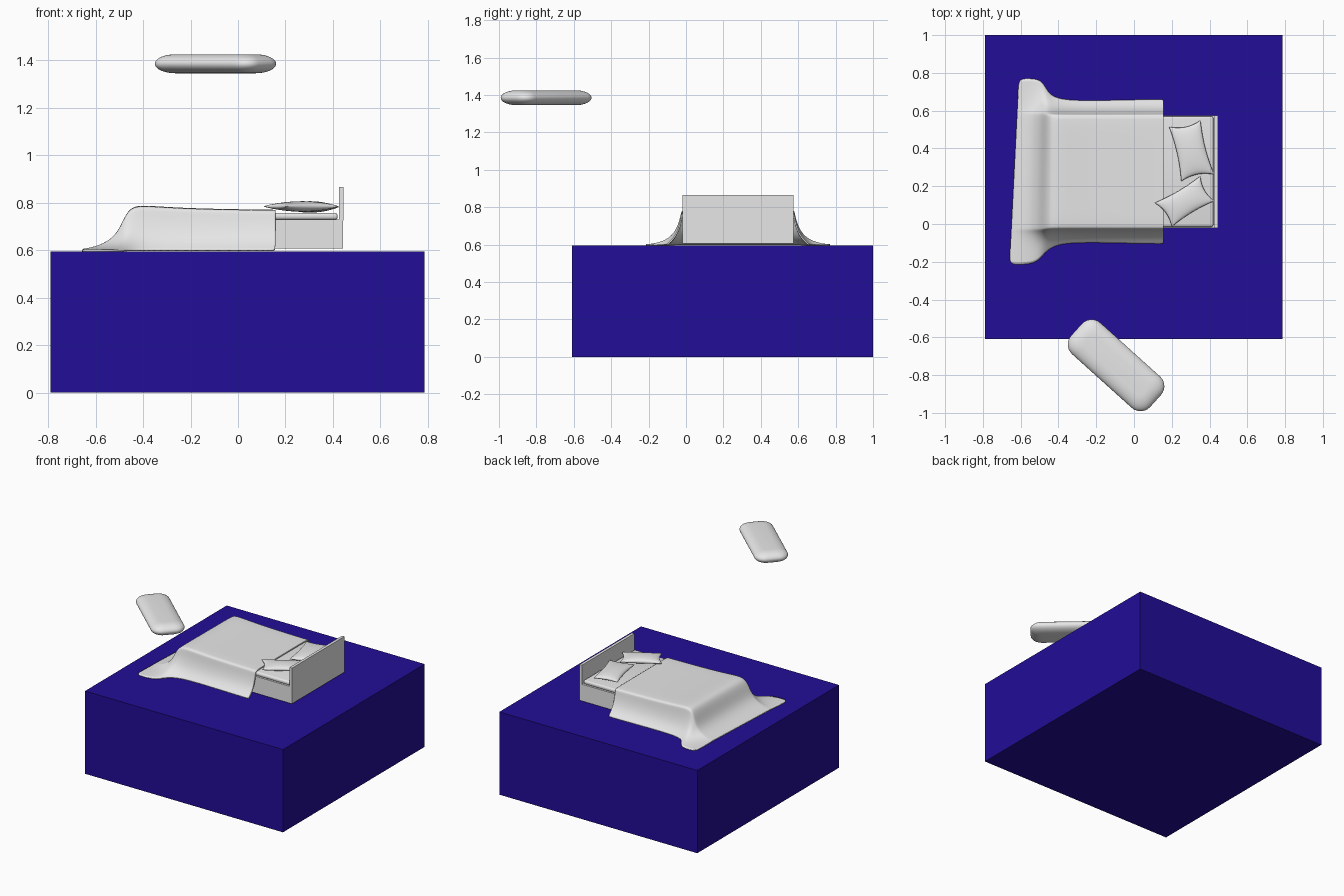
import bpy, bmesh, math
from mathutils import Vector, Matrix

cube = bpy.data.objects.get("Cube")
if cube:
    bpy.data.objects.remove(cube, do_unlink=True)


def material(name, rgb):
    m = bpy.data.materials.new(name)
    m.use_nodes = True
    m.diffuse_color = (*rgb, 1)
    m.node_tree.nodes["Principled BSDF"].inputs["Base Color"].default_value = (*rgb, 1)
    return m


BLUE = material("deep blue", (0.016, 0.004, 0.31))
WHITE = material("soft white", (0.8, 0.8, 0.8))


def finish(name, bm, mat, smooth=None):
    mesh = bpy.data.meshes.new(name)
    bm.to_mesh(mesh)
    bm.free()
    ob = bpy.data.objects.new(name, mesh)
    bpy.context.collection.objects.link(ob)
    mesh.materials.append(mat)
    if smooth:
        bpy.ops.object.select_all(action='DESELECT')
        ob.select_set(True)
        bpy.context.view_layer.objects.active = ob
        bpy.ops.object.shade_smooth_by_angle(angle=math.radians(smooth))
    return ob


def box(name, lo, hi, mat, bevel=0):
    lo, hi = Vector(lo), Vector(hi)
    bm = bmesh.new()
    bmesh.ops.create_cube(bm, size=1, matrix=Matrix.Translation((lo + hi) / 2)
                          @ Matrix.Diagonal((*(hi - lo), 1)))
    if bevel:
        bmesh.ops.bevel(bm, geom=bm.edges[:], offset=bevel, segments=4,
                        profile=0.5, affect='EDGES')
    return finish(name, bm, mat, 35 if bevel else None)


def add_grid(bm, rows):
    """Skin rows of points with quads."""
    vs = [[bm.verts.new(p) for p in row] for row in rows]
    for a, b in zip(vs, vs[1:]):
        for j in range(len(a) - 1):
            bm.faces.new((a[j], a[j + 1], b[j + 1], b[j]))
    return vs


# Platform and bed
Y0, Y1 = -0.02, 0.575
FLOOR = 0.595
box("platform", (-0.79, -0.61, 0), (0.785, 1, FLOOR), BLUE)
box("bed_base", (-0.43, Y0, 0.607), (0.443, Y1, 0.728), WHITE)
box("mattress", (-0.425, Y0 + 0.005, 0.728), (0.42, Y1 - 0.005, 0.757), WHITE, 0.012)
box("headboard", (0.425, Y0, 0.724), (0.445, Y1, 0.865), WHITE)

# Blanket: stations of (x, top height, side flare), falling over the foot
stations = [(0.157, 0.770, 0.085), (0.14, 0.770, 0.085), (0, 0.772, 0.083),
            (-0.2, 0.776, 0.078), (-0.35, 0.785, 0.08), (-0.42, 0.789, 0.095),
            (-0.455, 0.775, 0.12), (-0.478, 0.73, 0.15), (-0.502, 0.672, 0.18),
            (-0.54, 0.636, 0.193), (-0.59, 0.614, 0.195), (-0.635, 0.606, 0.193)]
# Side drape: (share of the flare, share of the drop)
drape = [(1, 1), (0.68, 0.86), (0.38, 0.66), (0.16, 0.35), (0.06, 0.06), (0, 0)]
rows = []
for x, top, flare in stations:
    low = FLOOR + 0.007
    left = [(Y0 - f * flare, top - d * (top - low)) for f, d in drape]
    right = [(Y1 + f * flare, top - d * (top - low)) for f, d in reversed(drape)]
    middle = [(Y0 + (Y1 - Y0) * k / 5, top) for k in range(1, 5)]
    skew = 0.05 * min(1, max(0, (-0.42 - x) / 0.15))
    rows.append([(x + skew * (y - 0.27), y, z) for y, z in left + middle + right])
bm = bmesh.new()
add_grid(bm, rows)
bmesh.ops.recalc_face_normals(bm, faces=bm.faces)
if sum(f.normal.z for f in bm.faces) < 0:
    bmesh.ops.reverse_faces(bm, faces=bm.faces)
blanket = finish("blanket", bm, WHITE, 60)
sub = blanket.modifiers.new("soften", 'SUBSURF')
sub.levels = sub.render_levels = 2
thick = blanket.modifiers.new("thickness", 'SOLIDIFY')
thick.thickness = 0.008
thick.offset = -1


# Pillows: puffed sheets stretched between four corners
def pillow(name, corners, z, puff):
    a, b, c, d = [Vector(p) for p in corners]
    n = 16
    bm = bmesh.new()
    for side in (1, -1):
        rows = []
        for i in range(n + 1):
            row = []
            for j in range(n + 1):
                u, v = -math.cos(math.pi * i / n), -math.cos(math.pi * j / n)
                h = side * puff * max(0, (1 - u * u) * (1 - v * v)) ** 0.4
                s = (1 + u * (1 - 0.13 * (1 - v * v))) / 2
                t = (1 + v * (1 - 0.13 * (1 - u * u))) / 2
                p = a.lerp(b, s).lerp(d.lerp(c, s), t)
                row.append((p.x, p.y, z + h))
            rows.append(row)
        add_grid(bm, rows)
    bmesh.ops.remove_doubles(bm, verts=bm.verts, dist=0.0001)
    bmesh.ops.recalc_face_normals(bm, faces=bm.faces)
    finish(name, bm, WHITE, 60)


pillow("left_pillow", [(0.185, 0.515), (0.25, 0.225), (0.425, 0.262), (0.352, 0.55)],
       0.782, 0.024)
pillow("right_pillow", [(0.108, 0.112), (0.2, -0.015), (0.425, 0.122), (0.352, 0.255)],
       0.784, 0.022)

# Floating cushion: stacked rounded rectangles
bm = bmesh.new()
half_l, half_w, half_h, corner, steps = 0.282, 0.112, 0.04, 0.07, 8
rings = []
for k in range(-steps, steps + 1):
    t = math.pi / 2 * k / steps
    inset = 0.075 * (1 - math.cos(t))
    r = corner - 0.6 * inset
    ring = []
    for q, (sx, sy) in enumerate([(1, 1), (-1, 1), (-1, -1), (1, -1)]):
        for m in range(8):
            ang = math.pi / 2 * (q + m / 7)
            ring.append((sx * (half_l - inset - r) + r * math.cos(ang),
                         sy * (half_w - inset - r) + r * math.sin(ang),
                         half_h * math.sin(t)))
    rings.append(ring + ring[:1])
vs = add_grid(bm, rings)
bm.faces.new(vs[0][:-1])
bm.faces.new(vs[-1][:-1])
bmesh.ops.remove_doubles(bm, verts=bm.verts, dist=0.0001)
bmesh.ops.recalc_face_normals(bm, faces=bm.faces)
cushion = finish("floating_cushion", bm, WHITE, 50)
cushion.location = (-0.095, -0.748, 1.385)
cushion.rotation_euler.z = math.radians(-42)
